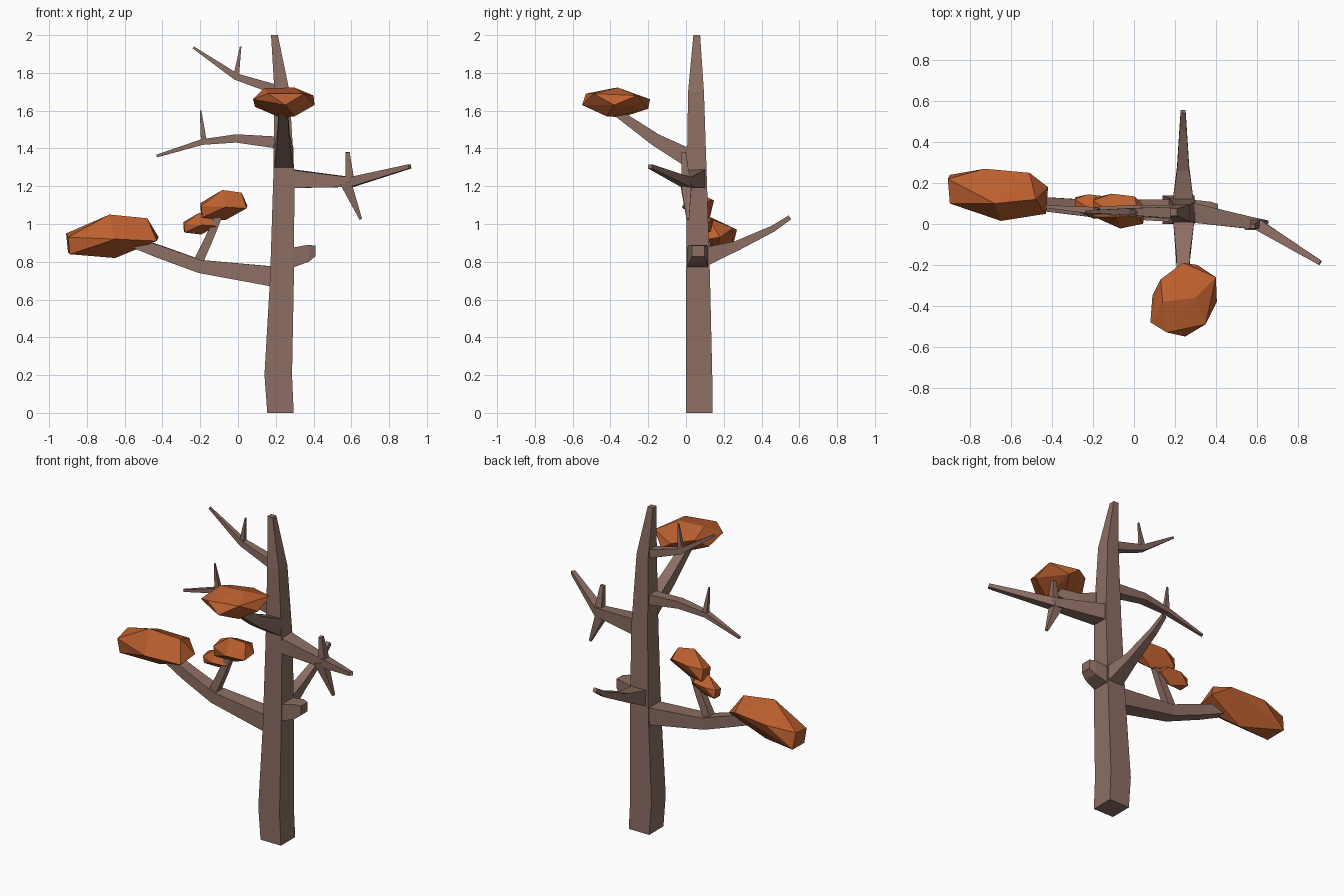
import bpy, bmesh
from mathutils import Vector


def material(name, rgb):
    m = bpy.data.materials.new(name)
    m.diffuse_color = (*rgb, 1)
    return m


BARK = material("bark brown", (0.262, 0.156, 0.126))
LEAF = material("autumn orange", (0.50, 0.115, 0.028))


def finish(bm, name, mat):
    bmesh.ops.recalc_face_normals(bm, faces=bm.faces[:])
    me = bpy.data.meshes.new(name)
    bm.to_mesh(me)
    bm.free()
    me.materials.append(mat)
    bpy.context.collection.objects.link(bpy.data.objects.new(name, me))


def limb(name, path, facing=None):
    """Four-sided tapering limb; path rows are x, y, z, half width, half height."""
    pts = [Vector(p[:3]) for p in path]
    whole = (pts[-1] - pts[0]).normalized()
    ref = Vector((0, 1, 0)) if abs(whole.z) > 0.8 else Vector((0, 0, 1))
    bm = bmesh.new()
    rings = []
    for i, (c, row) in enumerate(zip(pts, path)):
        t = Vector(facing) if facing else pts[min(i + 1, len(pts) - 1)] - pts[max(i - 1, 0)]
        if not facing and i == 0:
            # root ring lies flat against the parent's side
            t = whole.copy()
            if abs(whole.z) < 0.8:
                t.z = 0
        side = t.cross(ref).normalized()
        up = side.cross(t).normalized()
        rings.append([bm.verts.new(c + side * row[3] * a + up * row[4] * b)
                      for a, b in ((-1, -1), (1, -1), (1, 1), (-1, 1))])
    for r, s in zip(rings, rings[1:]):
        for k in range(4):
            bm.faces.new((r[k], r[k - 1], s[k - 1], s[k]))
    bm.faces.new(rings[0])
    bm.faces.new(rings[-1])
    finish(bm, name, BARK)


def clump(name, points):
    """Faceted leaf clump wrapped around a few corner points."""
    bm = bmesh.new()
    for p in points:
        bm.verts.new(p)
    out = bmesh.ops.convex_hull(bm, input=bm.verts[:])
    loose = [v for v in out["geom_interior"] if isinstance(v, bmesh.types.BMVert)]
    bmesh.ops.delete(bm, geom=loose, context='VERTS')
    finish(bm, name, LEAF)


# Trunk
limb("trunk", [(.225, .07, 0, .07, .07), (.213, .069, .2, .073, .07),
               (.233, .064, .72, .063, .063), (.243, .057, 1.25, .056, .053),
               (.233, .053, 1.7, .04, .042), (.193, .057, 2, .018, .018)], (0, 0, 1))

# Lower left bough and its upright twig
limb("lower_left_branch", [(.2, .065, .72, .055, .054), (-.2, .075, .775, .042, .035),
                           (-.42, .095, .855, .035, .033), (-.6, .12, .92, .028, .025)])
limb("lower_left_twig", [(-.22, .07, .78, .026, .026), (-.15, .068, .93, .022, .022),
                         (-.09, .065, 1.07, .018, .018)])

# Broken stub on the right
limb("right_stub", [(.27, .062, .82, .055, .052), (.30, .062, .825, .055, .052),
                    (.375, .064, .845, .045, .045), (.41, .065, .857, .033, .028)], (1, 0, 0))

# Back branch
limb("back_branch", [(.24, .1, .825, .053, .052), (.24, .27, .885, .03, .026),
                     (.24, .46, .975, .018, .017), (.24, .55, 1.035, .012, .012)])

# Front branch
limb("front_branch", [(.243, .02, 1.345, .052, .055), (.24, -.16, 1.445, .034, .033),
                      (.24, -.38, 1.60, .024, .02)])

# Right branch with two twigs
limb("right_branch", [(.27, .057, 1.24, .05, .05), (.6, .0, 1.222, .028, .026),
                      (.91, -.19, 1.305, .012, .011)])
limb("right_twig_up", [(.593, 0, 1.22, .024, .024), (.58, -.012, 1.38, .011, .011)])
limb("right_twig_down", [(.57, .0, 1.22, .03, .03), (.65, .01, 1.025, .007, .007)])

# Middle left branch with twig
limb("middle_left_branch", [(.22, .057, 1.43, .035, .032), (-.01, .065, 1.453, .028, .022),
                            (-.19, .065, 1.434, .018, .015), (-.43, .085, 1.36, .007, .007)])
limb("middle_left_twig", [(-.18, .065, 1.43, .016, .016), (-.198, .055, 1.6, .004, .004)])

# Top left branch with twig
limb("top_left_branch", [(.22, .055, 1.705, .03, .028), (-.01, .06, 1.78, .018, .018),
                         (-.237, .06, 1.935, .006, .006)])
limb("top_left_twig", [(-.01, .06, 1.78, .015, .015), (.014, .055, 1.94, .004, .004)])

# Left leaf clumps: the large one, and two small copies fitted to the twig
big = [(-.91, .22, .95), (-.90, .10, .93), (-.90, .24, .85), (-.89, .11, .84),
       (-.68, .10, 1.05), (-.73, .27, .97), (-.51, .25, .98), (-.48, .12, 1.03),
       (-.42, .18, .93), (-.43, .05, .91), (-.65, .015, .92), (-.65, .15, .82)]
clump("large_left_leaves", big)


def small(name, centre, size):
    mid, dims = (-.665, .1425, .935), (.49, .255, .23)
    clump(name, [[c + (v - m) / d * s for v, m, d, c, s in zip(p, mid, dims, centre, size)]
                 for p in big])


small("lower_twig_leaves", (-.2, .085, 1.002), (.18, .12, .115))
small("upper_twig_leaves", (-.075, .063, 1.10), (.25, .17, .16))

# Front leaf clump
clump("front_leaves", [(.08, -.48, 1.66), (.09, -.35, 1.62), (.13, -.27, 1.68),
                       (.24, -.19, 1.66), (.31, -.20, 1.61), (.40, -.26, 1.68),
                       (.405, -.38, 1.63), (.35, -.49, 1.69), (.25, -.55, 1.63),
                       (.16, -.53, 1.69), (.14, -.38, 1.72), (.30, -.36, 1.722),
                       (.22, -.34, 1.565), (.30, -.42, 1.57)])
